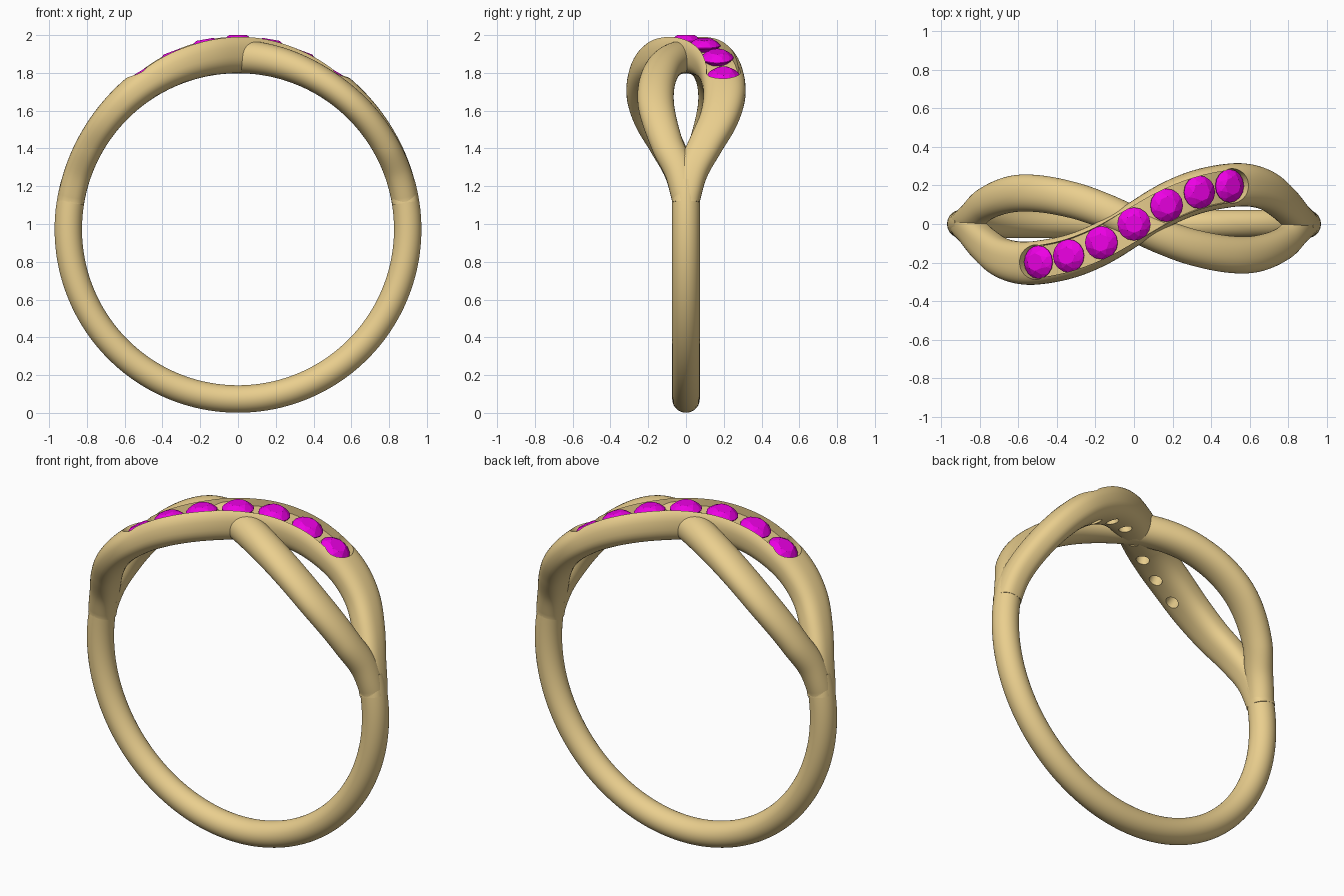
import bpy, bmesh, math
from mathutils import Vector, Matrix

if "Cube" in bpy.data.objects:
    bpy.data.objects.remove(bpy.data.objects["Cube"])

ZC = 0.972                      # height of the finger hole centre
R_IN = 0.826                    # finger hole radius
STONES = [-31.5, -20.5, -9.9, 0, 9.9, 20.5, 31.5]


def material(name, col):
    m = bpy.data.materials.new(name)
    m.diffuse_color = col
    m.use_nodes = True
    m.node_tree.nodes["Principled BSDF"].inputs["Base Color"].default_value = m.diffuse_color
    return m


gold = material("gold", (0.82, 0.62, 0.27, 1))
pink = material("magenta", (0.85, 0.0, 0.78, 1))


def curve(keys, odd=False):
    """Smooth interpolation of (degrees, value) keys, mirrored about zero."""
    s = -1 if odd else 1
    k = [(-a, s * v) for a, v in reversed(keys) if a > 0] + keys

    def slope(i):
        a, b = k[max(i - 1, 0)], k[min(i + 1, len(k) - 1)]
        return (b[1] - a[1]) / (b[0] - a[0])

    def f(t):
        t = min(max(t, k[0][0]), k[-1][0])
        i = 0
        while i < len(k) - 2 and t > k[i + 1][0]:
            i += 1
        h = k[i + 1][0] - k[i][0]
        u = (t - k[i][0]) / h
        return ((2*u**3 - 3*u*u + 1) * k[i][1] + (u**3 - 2*u*u + u) * h * slope(i)
                + (3*u*u - 2*u**3) * k[i + 1][1] + (u**3 - u*u) * h * slope(i + 1))
    return f


def place(deg, y, r):
    a = math.radians(deg)
    return Vector((r * math.sin(a), y, ZC + r * math.cos(a)))


def radial(deg):
    a = math.radians(deg)
    return Vector((math.sin(a), 0, math.cos(a)))


def rounded(n, count=40):
    """Superellipse cross-section in the unit square."""
    pts = []
    for i in range(count):
        a = 2 * math.pi * i / count
        c, s = math.cos(a), math.sin(a)
        pts.append((math.copysign(abs(c)**(2/n), c), math.copysign(abs(s)**(2/n), s)))
    return pts


def finish(name, bm, mat):
    bmesh.ops.recalc_face_normals(bm, faces=bm.faces)
    me = bpy.data.meshes.new(name)
    bm.to_mesh(me)
    bm.free()
    ob = bpy.data.objects.new(name, me)
    bpy.context.collection.objects.link(ob)
    me.materials.append(mat)
    return ob


def sweep(name, a0, a1, steps, path, inner, outer, half, section):
    """Sweep a cross-section round the finger hole, wandering sideways by path."""
    bm = bmesh.new()
    rings = []
    for i in range(steps + 1):
        t = a0 + (a1 - a0) * i / steps
        ri, ro = inner(t), outer(t)
        mid = (ri + ro) / 2
        tan = place(t + .1, path(t + .1), mid) - place(t - .1, path(t - .1), mid)
        n = radial(t)
        side = tan.cross(n).normalized()
        c = place(t, path(t), mid)
        rings.append([bm.verts.new(c + side * u * half(t) + n * v * (ro - ri) / 2)
                      for u, v in section])
    m = len(section)
    for p, q in zip(rings, rings[1:]):
        for j in range(m):
            bm.faces.new((p[j], p[(j+1) % m], q[(j+1) % m], q[j]))
    bm.faces.new(rings[0])
    bm.faces.new(rings[-1])
    return finish(name, bm, gold)


def peg(deg, y, r0, r1, rad):
    """Radial cylinder cutter."""
    bm = bmesh.new()
    rot = radial(deg).to_track_quat('Z', 'Y').to_matrix().to_4x4()
    bmesh.ops.create_cone(bm, cap_ends=True, segments=32, radius1=rad, radius2=rad, depth=r1 - r0,
                          matrix=Matrix.Translation(place(deg, y, (r0 + r1) / 2)) @ rot)
    return finish("cutter", bm, gold)


def cut(ob, cutter):
    cutter.hide_render = True
    mod = ob.modifiers.new("cut", 'BOOLEAN')
    mod.operation, mod.solver, mod.object = 'DIFFERENCE', 'EXACT', cutter
    bpy.context.view_layer.objects.active = ob
    bpy.ops.object.modifier_apply(modifier=mod.name)
    bpy.data.objects.remove(cutter)


def smooth(ob):
    bpy.ops.object.select_all(action='DESELECT')
    ob.select_set(True)
    bpy.context.view_layer.objects.active = ob
    bpy.ops.object.shade_smooth_by_angle(angle=math.radians(35))


def const(v):
    return lambda t: v


# shank
shank = sweep("shank", 74, 286, 110, const(0), const(R_IN), const(0.971), const(0.073), rounded(2))

# plain strand, slightly lower and slimmer
plain_path = curve([(0, 0), (10, -.07), (20, -.122), (33, -.157), (45, -.155),
                    (60, -.1), (70, -.035), (80, 0)], odd=True)
plain = sweep("plain_strand", -81, 81, 120, plain_path, const(R_IN),
              curve([(0, 1.0), (33, .975), (80, .968)]),
              curve([(0, .09), (40, .096), (60, .085), (80, .073)]), rounded(2.1))

# stone-set strand with channel and drilled holes
set_path = curve([(0, 0), (10, .098), (20, .163), (31, .197), (40, .202),
                  (50, .172), (60, .105), (70, .035), (80, 0)], odd=True)
set_outer = curve([(0, 1.047), (20, 1.023), (33, 1.0), (55, .978), (80, .968)])
strand = sweep("stone_strand", -81, 81, 120, set_path, const(R_IN), set_outer,
               curve([(0, .107), (35, .113), (60, .09), (80, .073)]), rounded(2.5))
cut(strand, sweep("cutter", STONES[0], STONES[-1], 60, set_path, lambda t: set_outer(t) - .072,
                  const(1.12), const(.083), [(-1, -1), (1, -1), (1, 1), (-1, 1)]))
for d in (STONES[0], STONES[-1]):
    cut(strand, peg(d, set_path(d), set_outer(d) - .0725, 1.13, .09))
for d in STONES:
    cut(strand, peg(d, set_path(d), .78, set_outer(d) - .03, .036))

for ob in (shank, plain, strand):
    smooth(ob)

# faceted round stones
for i, d in enumerate(STONES):
    bm = bmesh.new()
    for count, rad, z, off in ((8, .046, 0, 0), (8, .068, -.014, .5), (16, .086, -.032, 0),
                               (16, .086, -.037, 0), (8, .045, -.072, .5), (1, 0, -.105, 0)):
        for j in range(count):
            a = 2 * math.pi * (j + off) / count
            bm.verts.new((rad * math.cos(a), rad * math.sin(a), z))
    bmesh.ops.convex_hull(bm, input=bm.verts)
    rot = radial(d).to_track_quat('Z', 'Y').to_matrix().to_4x4()
    bm.transform(Matrix.Translation(place(d, set_path(d), set_outer(d) - .018)) @ rot)
    finish(f"stone_{i + 1}", bm, pink)
